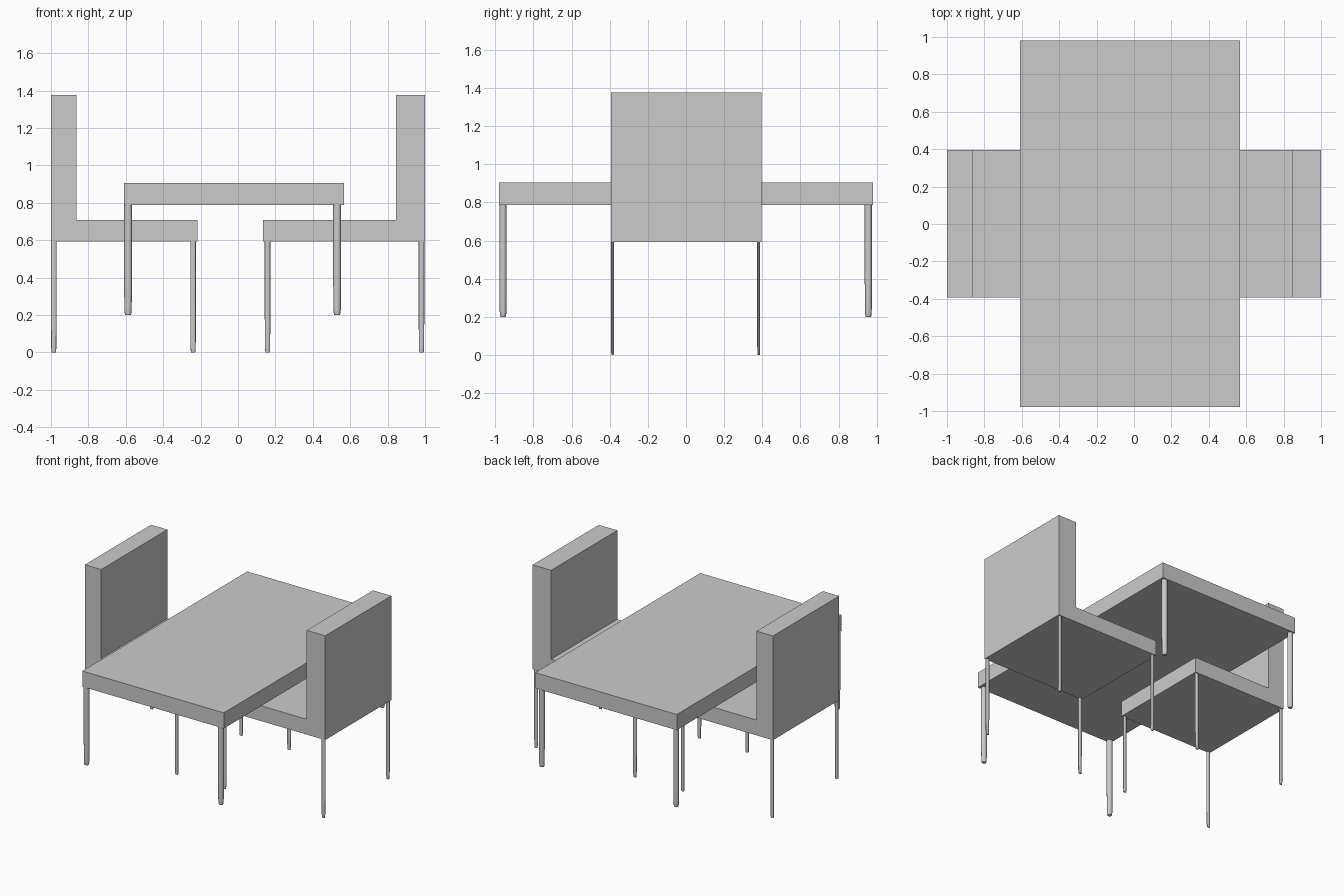
import bpy, bmesh
from math import cos, sin, pi

if "Cube" in bpy.data.objects:
    bpy.data.objects.remove(bpy.data.objects["Cube"])


def finish(name, bm):
    bmesh.ops.recalc_face_normals(bm, faces=bm.faces)
    mesh = bpy.data.meshes.new(name)
    bm.to_mesh(mesh)
    bm.free()
    ob = bpy.data.objects.new(name, mesh)
    bpy.context.collection.objects.link(ob)
    return ob


def extrude_profile(name, profile, y0, y1):
    """Extrude an x/z outline along y."""
    bm = bmesh.new()
    face = bm.faces.new([bm.verts.new((x, y0, z)) for x, z in profile])
    out = bmesh.ops.extrude_face_region(bm, geom=[face])
    verts = [v for v in out["geom"] if isinstance(v, bmesh.types.BMVert)]
    bmesh.ops.translate(bm, verts=verts, vec=(0, y1 - y0, 0))
    return finish(name, bm)


def leg(name, x, y, z0, z1, rx, ry, sides=16):
    """Oval leg with a softly narrowed foot."""
    h = z1 - z0
    bm = bmesh.new()
    rings = []
    for dz, s in ((0, 0.72), (0.008, 0.85), (0.03, 0.93), (h * 0.3, 1), (h, 1)):
        rings.append([bm.verts.new((x + rx * s * cos(2 * pi * i / sides),
                                    y + ry * s * sin(2 * pi * i / sides), z0 + dz))
                      for i in range(sides)])
    for a, b in zip(rings, rings[1:]):
        for i in range(sides):
            j = (i + 1) % sides
            bm.faces.new((a[i], a[j], b[j], b[i])).smooth = True
    bm.faces.new(rings[0])
    bm.faces.new(rings[-1])
    ob = finish(name, bm)
    bpy.context.view_layer.objects.active = ob
    ob.select_set(True)
    bpy.ops.object.shade_smooth_by_angle()
    ob.select_set(False)


# Table
extrude_profile("table_top", [(-0.61, 0.787), (0.567, 0.787), (0.567, 0.905), (-0.61, 0.905)],
                -0.979, 0.981)
for sx, x in (("left", -0.588), ("right", 0.53)):
    for sy, y in (("front", -0.959), ("back", 0.956)):
        leg(f"table_leg_{sx}_{sy}", x, y, 0.2, 0.787, 0.021, 0.019)

# Chairs: outer edge, inner face of the backrest, seat edge, leg positions
chairs = (("left", -1.0, -0.864, -0.217, (-0.985, -0.24)),
          ("right", 1.0, 0.846, 0.135, (0.981, 0.158)))
for side, outer, back, edge, leg_xs in chairs:
    extrude_profile(f"{side}_chair_seat_and_back",
                    [(outer, 0.592), (edge, 0.592), (edge, 0.707),
                     (back, 0.707), (back, 1.376), (outer, 1.376)], -0.392, 0.395)
    for sx, x in zip(("outer", "inner"), leg_xs):
        for sy, y in (("front", -0.385), ("back", 0.381)):
            leg(f"{side}_chair_leg_{sx}_{sy}", x, y, 0, 0.592, 0.015, 0.008)
